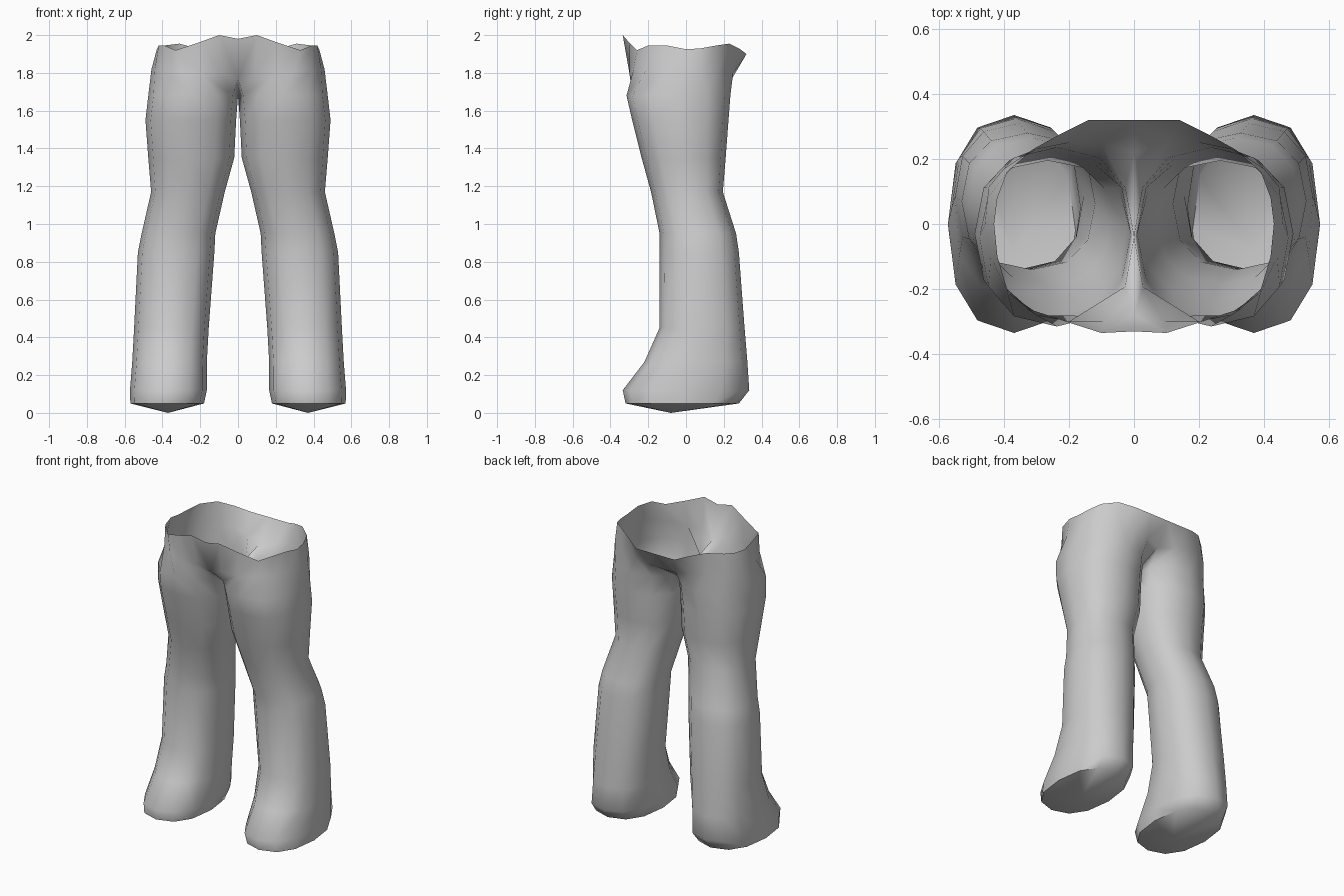
import bpy, bmesh, math

cube = bpy.data.objects.get("Cube")
if cube:
    bpy.data.objects.remove(cube, do_unlink=True)

cloth = bpy.data.materials.new("light_grey_cloth")
cloth.use_nodes = True
colour = (0.6, 0.6, 0.6, 1)
cloth.diffuse_color = colour
cloth.node_tree.nodes["Principled BSDF"].inputs["Base Color"].default_value = colour

SIDES = 12


def bend(v, power=0.85):
    return math.copysign(abs(v) ** power, v)


def leg_ring(z, x_in, x_out, y_front, y_back):
    """Rounded loop that starts and ends at the inner seam, going by the front."""
    cx, cy = (x_in + x_out) / 2, (y_front + y_back) / 2
    rx, ry = (x_out - x_in) / 2, (y_back - y_front) / 2
    pts = []
    for k in range(SIDES + 1):
        a = math.pi + math.tau * (k % SIDES) / SIDES
        pts.append((cx + rx * bend(math.cos(a)), cy + ry * bend(math.sin(a)), z))
    return pts


# Leg sections: height, inner x, outer x, front y, back y
leg_sections = [
    (.05, .18, .57, -.32, .28),
    (.12, .165, .572, -.335, .335),
    (.27, .165, .56, -.22, .325),
    (.45, .155, .55, -.14, .31),
    (.85, .125, .53, -.14, .28),
    (.95, .12, .51, -.14, .265),
    (1.17, .07, .46, -.185, .195),
    (1.35, .02, .475, -.235, .21),
    (1.55, .01, .49, -.285, .225),
    (1.68, 0, .475, -.315, .235),
]

# Hip and waist lines, from the front seam round the side to the back seam
hip = [(0, -.28, 1.77), (.09, -.3, 1.8), (.2, -.3, 1.8), (.3, -.28, 1.81),
       (.39, -.21, 1.82), (.44, -.1, 1.82), (.458, 0, 1.82), (.45, .08, 1.82),
       (.4, .17, 1.82), (.3, .23, 1.81), (.2, .25, 1.8), (.1, .25, 1.78), (0, .22, 1.76)]
waist = [(0, -.33, 1.98), (.1, -.335, 2), (.21, -.3, 1.96), (.33, -.26, 1.92),
         (.39, -.2, 1.945), (.42, -.1, 1.945), (.43, 0, 1.925), (.42, .08, 1.93),
         (.39, .16, 1.945), (.31, .23, 1.955), (.22, .28, 1.93), (.14, .32, 1.9), (0, .32, 1.9)]

# Skin the left half from sole to waist
bm = bmesh.new()
rows = [[bm.verts.new(p) for p in row]
        for row in [leg_ring(*s) for s in leg_sections] + [hip, waist]]
for low, high in zip(rows, rows[1:]):
    for k in range(SIDES):
        bm.faces.new((low[k], low[k + 1], high[k + 1], high[k]))

# Closed sole
sole = bm.verts.new((.37, -.08, .0))
for k in range(SIDES):
    bm.faces.new((sole, rows[0][k + 1], rows[0][k]))

bmesh.ops.remove_doubles(bm, verts=bm.verts, dist=.0005)
bmesh.ops.recalc_face_normals(bm, faces=bm.faces)
mesh = bpy.data.meshes.new("trousers")
bm.to_mesh(mesh)
bm.free()
mesh.materials.append(cloth)
trousers = bpy.data.objects.new("trousers", mesh)
bpy.context.collection.objects.link(trousers)

# Right half
mirror = trousers.modifiers.new("mirror", "MIRROR")
mirror.use_clip = True
mirror.merge_threshold = .002

bpy.context.view_layer.objects.active = trousers
trousers.select_set(True)
bpy.ops.object.shade_smooth_by_angle(angle=math.radians(60))
